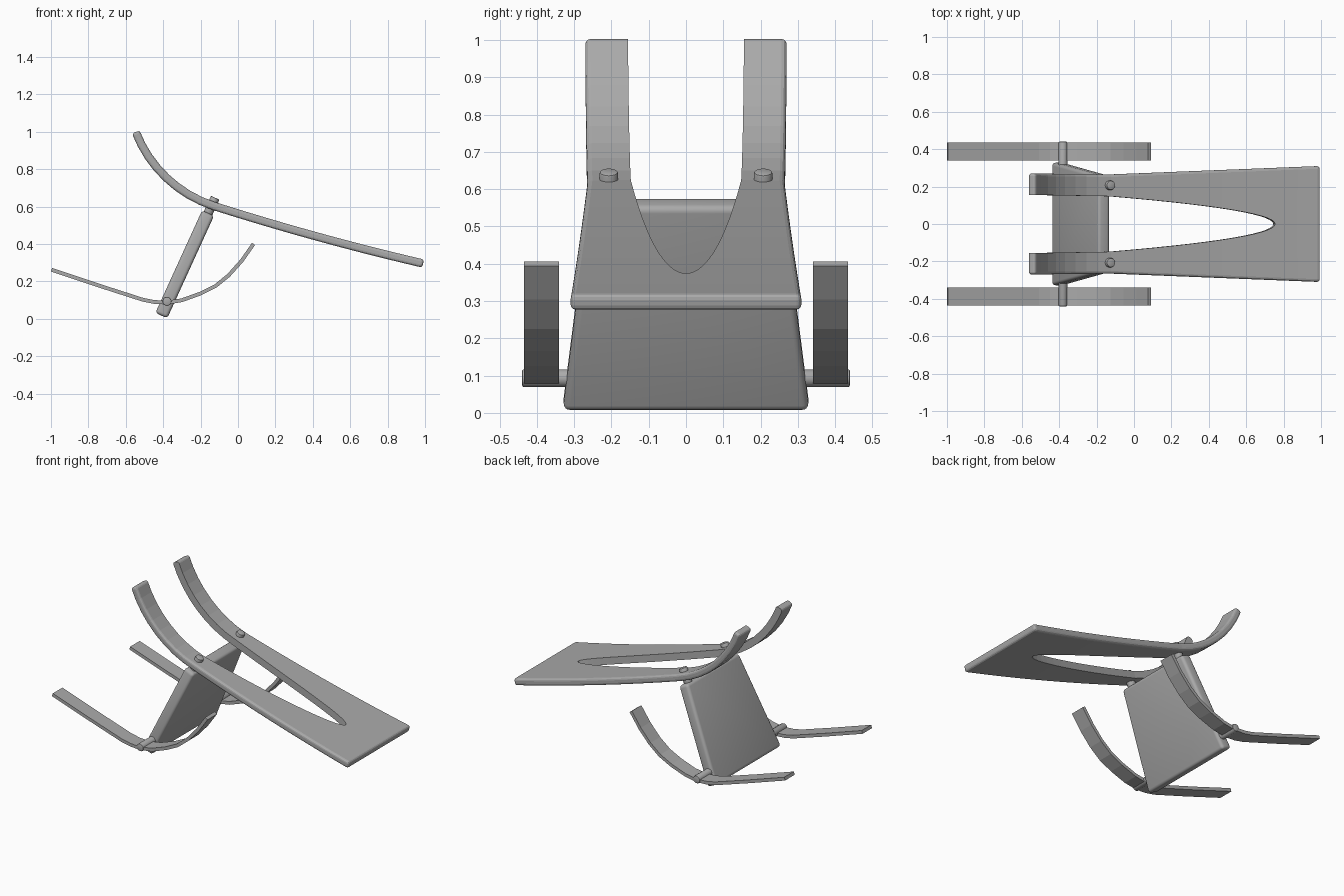
import bpy, bmesh
from math import sin, cos, sqrt, radians
from mathutils import Vector

if "Cube" in bpy.data.objects:
    bpy.data.objects.remove(bpy.data.objects["Cube"])

grey = bpy.data.materials.new("plain grey")
grey.use_nodes = True
colour = (0.4, 0.4, 0.4, 1)
grey.diffuse_color = colour
grey.node_tree.nodes["Principled BSDF"].inputs["Base Color"].default_value = colour


def finish(bm, name, smooth=False):
    bmesh.ops.recalc_face_normals(bm, faces=bm.faces)
    mesh = bpy.data.meshes.new(name)
    bm.to_mesh(mesh)
    bm.free()
    mesh.materials.append(grey)
    ob = bpy.data.objects.new(name, mesh)
    bpy.context.collection.objects.link(ob)
    if smooth:
        bpy.ops.object.select_all(action='DESELECT')
        ob.select_set(True)
        bpy.context.view_layer.objects.active = ob
        bpy.ops.object.shade_smooth_by_angle(angle=radians(35))
    return ob


def loft(bm, path, thick, inner, outer):
    """Strip along an xz path; inner and outer give its y limits at each x."""
    rows = []
    for i, p in enumerate(path):
        t = (path[min(i + 1, len(path) - 1)] - path[max(i - 1, 0)]).normalized()
        n = Vector((-t.y, t.x)) * thick / 2
        row = []
        for q, y in ((p + n, outer), (p + n, inner), (p - n, inner), (p - n, outer)):
            row.append(bm.verts.new((q.x, y(p.x), q.y)))
        rows.append(row)
    for a, b in zip(rows, rows[1:]):
        for k in range(4):
            j = (k + 1) % 4
            # no wall where the strip meets the centre line
            if k == 1 and abs(a[1].co.y) < 1e-5:
                continue
            bm.faces.new((a[k], a[j], b[j], b[k]))
    bm.faces.new(rows[0])
    bm.faces.new(rows[-1])


def rod(name, start, end, radius):
    start, end = Vector(start), Vector(end)
    axis = end - start
    bm = bmesh.new()
    bmesh.ops.create_cone(bm, cap_ends=True, segments=20, radius1=radius,
                          radius2=radius, depth=axis.length)
    rims = [e for e in bm.edges if e.calc_face_angle() > 1]
    bmesh.ops.bevel(bm, geom=rims, offset=0.006, segments=2, affect='EDGES', profile=0.5)
    bm.transform(axis.to_track_quat('Z', 'Y').to_matrix().to_4x4())
    bmesh.ops.translate(bm, verts=bm.verts, vec=(start + end) / 2)
    return finish(bm, name, True)


# Forked top plate: arched prongs, then a gentle slope with a pointed slot
BEND, TIP, END = -0.13, 0.75, 0.99
path = []
for i in range(9):
    a = radians(69 - 51 * i / 8)
    path.append(Vector((BEND - 0.667 * (sin(a) - sin(radians(18))),
                        0.603 + 0.667 * (cos(radians(18)) - cos(a)))))
slope_xs = [TIP - (TIP - BEND) * (1 - i / 14) ** 2 for i in range(1, 15)]
for x in slope_xs + [0.87, END]:
    path.append(Vector((x, 0.603 - 0.30 * (x - BEND) + 0.038 * (x - BEND) * (x - 0.33))))


def slot(x):
    if x < BEND:
        return 0.148 + 0.018 * (BEND - x)
    return 0.148 * sqrt(max(0, (TIP - x) / (TIP - BEND)))


def edge(x):
    return 0.265 + (0.04 if x > BEND else 0.012) * abs(x - BEND)


bm = bmesh.new()
for s in (1, -1):
    loft(bm, path, 0.044, lambda x: s * slot(x), lambda x: s * edge(x))
bmesh.ops.remove_doubles(bm, verts=bm.verts, dist=1e-5)
# the two end caps share no wall on the centre line
bmesh.ops.recalc_face_normals(bm, faces=bm.faces)
round_edges = [e for e in bm.edges
               if len(e.link_faces) == 2 and e.calc_face_angle() > 1
               and (max(abs(v.co.y) for v in e.verts) > 0.2
                    or min(v.co.x for v in e.verts) > 0.95)]
bmesh.ops.bevel(bm, geom=round_edges, offset=0.014, segments=3, affect='EDGES', profile=0.5)
finish(bm, "forked_top_plate")

# Leaning support: a tapered slab with rounded edges
foot, head = Vector((-0.41, 0, 0.017)), Vector((-0.16, 0, 0.565))
lean = (head - foot).normalized()
across = Vector((lean.z, 0, -lean.x)) * 0.035
bm = bmesh.new()
bmesh.ops.create_cube(bm, size=2)
for v in bm.verts:
    base, width = (head, 0.26) if v.co.z > 0 else (foot, 0.33)
    v.co = base + across * v.co.x + Vector((0, width * v.co.y, 0))
bmesh.ops.bevel(bm, geom=bm.edges[:], offset=0.018, segments=4, affect='EDGES', profile=0.5)
finish(bm, "leaning_support", True)

# Axle through the foot of the support
rod("axle", (-0.38, -0.44, 0.093), (-0.38, 0.44, 0.093), 0.024)

# Curved runners and pegs, one on each side
runner_path = [Vector(p) for p in (
    (-0.997, 0.262), (-0.74, 0.176), (-0.51, 0.102), (-0.45, 0.09), (-0.38, 0.086),
    (-0.3, 0.099), (-0.2, 0.135), (-0.12, 0.175), (-0.05, 0.232), (0.02, 0.31),
    (0.083, 0.4))]
for side, s in (("left", 1), ("right", -1)):
    bm = bmesh.new()
    loft(bm, runner_path, 0.02, lambda x: s * 0.34, lambda x: s * 0.435)
    finish(bm, "runner_" + side)
    y = s * 0.207
    top = Vector((-0.122, y, 0.647))
    rod("peg_" + side, top - lean * 0.13, top, 0.025)
